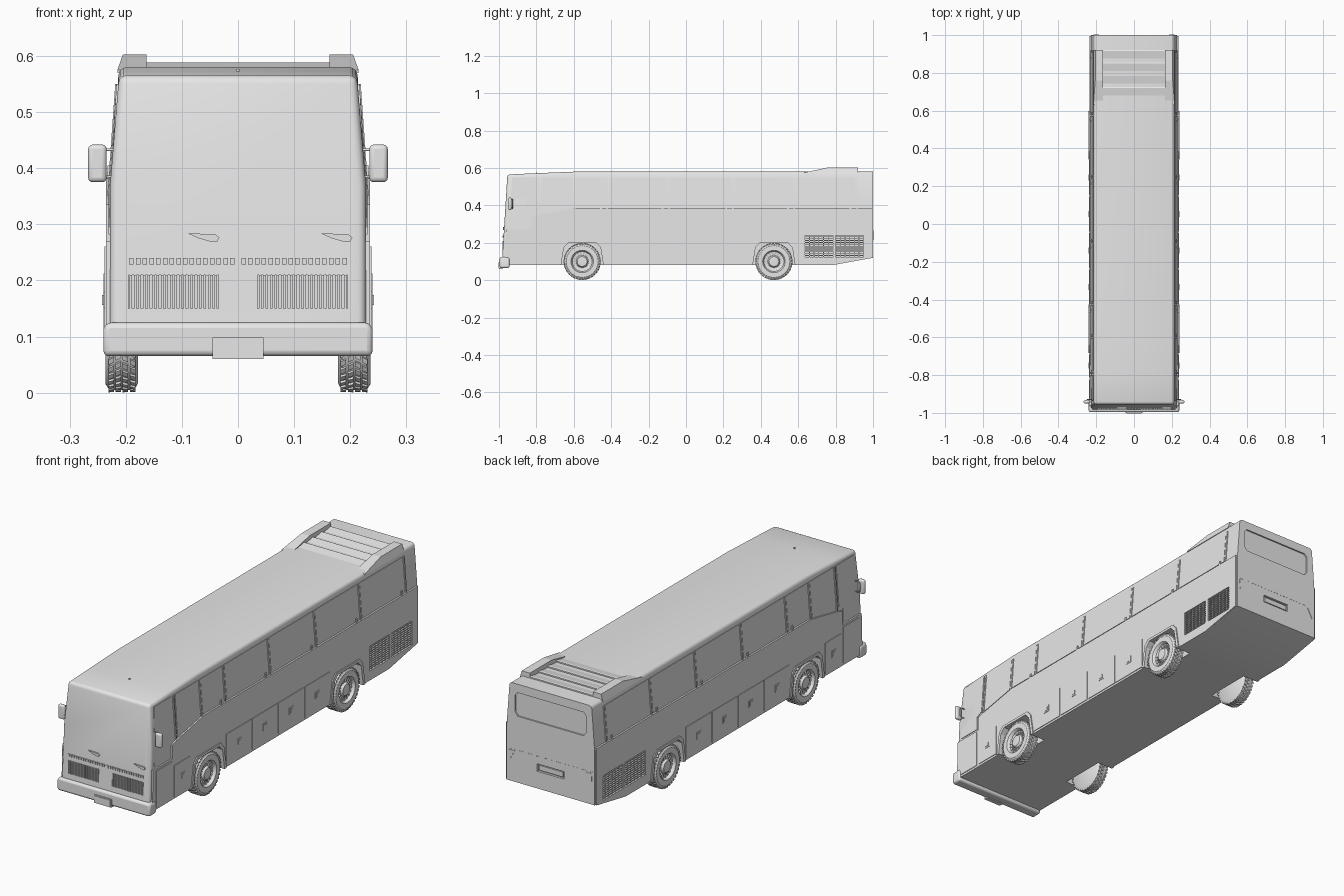
import bpy, bmesh, math
from mathutils import Matrix, Vector

cube = bpy.data.objects.get("Cube")
if cube:
    bpy.data.objects.remove(cube)

paint = bpy.data.materials.new("plain_grey")
paint.use_nodes = True
GREY = (0.8, 0.8, 0.8, 1)
paint.diffuse_color = GREY
paint.node_tree.nodes["Principled BSDF"].inputs["Base Color"].default_value = GREY

WHEELS = (-0.555, 0.47)
SIDE, WALL = 0.235, 0.228


def prism(bm, pts, lo, hi, axis="x"):
    """Extrude an outline: (y, z) along x, (x, z) along y."""
    def at(p, d):
        return (d, *p) if axis == "x" else (p[0], d, p[1])
    a = [bm.verts.new(at(p, lo)) for p in pts]
    b = [bm.verts.new(at(p, hi)) for p in pts]
    bm.faces.new(a)
    bm.faces.new(b[::-1])
    for i in range(len(pts)):
        j = (i + 1) % len(pts)
        bm.faces.new((a[j], a[i], b[i], b[j]))
    return a + b


def box(bm, x, y, z):
    return prism(bm, [(y[0], z[0]), (y[1], z[0]), (y[1], z[1]), (y[0], z[1])], *x)


def finish(name, bm, mirror=False, bevel=0, smooth=False):
    bmesh.ops.recalc_face_normals(bm, faces=bm.faces)
    me = bpy.data.meshes.new(name)
    bm.to_mesh(me)
    bm.free()
    ob = bpy.data.objects.new(name, me)
    bpy.context.collection.objects.link(ob)
    me.materials.append(paint)
    if bevel:
        m = ob.modifiers.new("bevel", "BEVEL")
        m.width, m.segments, m.limit_method = bevel, 3, "ANGLE"
    if mirror:
        ob.modifiers.new("mirror", "MIRROR")
    if smooth:
        select(ob)
        bpy.ops.object.shade_smooth_by_angle(angle=math.radians(35))
    return ob


def select(ob):
    bpy.ops.object.select_all(action="DESELECT")
    ob.select_set(True)
    bpy.context.view_layer.objects.active = ob


def arch(y, low, high, top):
    """Wheel arch outline with clipped upper corners."""
    return [(y - low, 0.08), (y - high - 0.008, top - 0.025), (y - high + 0.015, top),
            (y + high - 0.015, top), (y + high + 0.008, top - 0.025), (y + low, 0.08)]


def front_y(z):
    return -0.985 + 0.03 * (z - 0.08) / 0.485


def lean(verts):
    """Tilt window parts in with the upper walls."""
    for v in verts:
        v.co.x -= 0.079 * max(0, v.co.z - 0.37)


# Main shell lofted from cross-sections
bm = bmesh.new()
rings = []
for y, low, top in ((-1, 0.08, 0.565), (-0.8, 0.08, 0.572), (-0.6, 0.08, 0.58),
                    (0.78, 0.08, 0.58), (1, 0.12, 0.58)):
    half = [(WALL, low), (WALL, 0.37), (0.212, top)]
    ring = half + [(-x, z) for x, z in half[::-1]]
    rings.append([bm.verts.new((x, front_y(z) if y == -1 else y, z)) for x, z in ring])
for a, b in zip(rings, rings[1:]):
    for i in range(6):
        j = (i + 1) % 6
        bm.faces.new((a[i], a[j], b[j], b[i]))
bm.faces.new(rings[0])
bm.faces.new(rings[-1])
bmesh.ops.recalc_face_normals(bm, faces=bm.faces)
round_edges = []
for e in bm.edges:
    mid = (e.verts[0].co + e.verts[1].co) / 2
    if e.calc_face_angle() > 0.7 and mid.y < 0.95 and mid.z > 0.15:
        round_edges.append(e)
bmesh.ops.bevel(bm, geom=round_edges, offset=0.014, segments=3, profile=0.5, affect="EDGES")
body = finish("body_shell", bm, smooth=True)

# Lower side panels with the stepped belt line
bm = bmesh.new()
prism(bm, [(-0.968, 0.08), (-0.962, 0.27), (-0.82, 0.27), (-0.82, 0.335), (-0.79, 0.345),
           (-0.585, 0.385), (0.995, 0.385), (0.995, 0.12), (0.78, 0.08)], 0.222, SIDE)
panels = finish("lower_side_panel", bm, mirror=True)

# Cutter for wheel wells, grilles, rear window and rear plate recess
GRILLES = ((0.635, 0.785), (0.8, 0.95))
bm = bmesh.new()
for y in WHEELS:
    pts = arch(y, 0.113, 0.09, 0.2)
    prism(bm, [(pts[0][0], 0)] + pts + [(pts[-1][0], 0)], 0.16, 0.3)
for y in GRILLES:
    box(bm, (0.219, 0.3), y, (0.125, 0.24))
box(bm, (0.035, 0.195), (-1.1, -0.965), (0.15, 0.21))
cutter = finish("pocket_cutter", bm, mirror=True)
bm = bmesh.new()
prism(bm, [(-0.185, 0.45), (-0.17, 0.43), (0.17, 0.43), (0.185, 0.45),
           (0.185, 0.525), (0.17, 0.54), (-0.17, 0.54), (-0.185, 0.525)], 0.993, 1.1, "y")
box(bm, (-0.07, 0.07), (0.99, 1.1), (0.2, 0.235))
rear_cutter = finish("rear_cutter", bm)
for ob, tool in ((body, cutter), (body, rear_cutter), (panels, cutter)):
    m = ob.modifiers.new("cut", "BOOLEAN")
    m.operation, m.solver, m.object = "DIFFERENCE", "EXACT", tool
    select(ob)
    bpy.ops.object.modifier_move_to_index(modifier="cut", index=0)
    bpy.ops.object.modifier_apply(modifier="cut")
for tool in (cutter, rear_cutter):
    bpy.data.objects.remove(tool)

# Wheel arch flanges
bm = bmesh.new()
for y in WHEELS:
    outer, inner = arch(y, 0.128, 0.102, 0.212), arch(y, 0.113, 0.09, 0.2)
    for i in range(5):
        prism(bm, [outer[i], outer[i + 1], inner[i + 1], inner[i]], 0.228, 0.24)
finish("wheel_arch", bm, mirror=True)

# Side windows and raised pillars
bm = bmesh.new()
PILLARS = (-0.595, -0.42, -0.09, 0.25, 0.58, 0.915)
TOP = 0.55
for a, b in zip(PILLARS, PILLARS[1:]):
    lean(box(bm, (0.22, WALL + 0.003), (a + 0.008, b - 0.008), (0.392, TOP)))
lean(prism(bm, [(-0.775, 0.355), (-0.603, 0.39), (-0.603, TOP), (-0.775, TOP)], 0.22, WALL + 0.003))
lean(prism(bm, [(-0.945, 0.282), (-0.83, 0.282), (-0.83, 0.345), (-0.8, 0.36),
                (-0.8, TOP), (-0.93, TOP)], 0.22, WALL + 0.003))
finish("side_window", bm, mirror=True)
bm = bmesh.new()
for y in PILLARS + (-0.787,):
    lean(box(bm, (0.22, WALL + 0.005), (y - 0.004, y + 0.004), (0.35, TOP)))
for y in PILLARS[1:]:
    lean(box(bm, (0.22, WALL + 0.007), (y - 0.04, y - 0.03), (0.385, 0.405)))
finish("window_pillar", bm, mirror=True)

# Luggage doors, entrance lower panel and their latches
bm = bmesh.new()
latches = bmesh.new()
doors = [(-0.425 + 0.193 * i, -0.24 + 0.193 * i) for i in range(4)] + [(-0.81, -0.69)]
for a, b in doors:
    box(bm, (0.23, SIDE + 0.003), (a, b), (0.09, 0.235))
    mid = (a + b) / 2
    for s, x in ((0.016, 0.24), (0.009, 0.242)):
        box(latches, (0.23, x), (mid - s, mid + s), (0.165 - s, 0.165 + s))
box(bm, (0.23, SIDE + 0.003), (-0.94, -0.825), (0.09, 0.26))
finish("luggage_door", bm, mirror=True)
finish("door_latch", latches, mirror=True)

# Engine grille slats on the rear sides
bm = bmesh.new()
for a, b in GRILLES:
    for i in range(11):
        z = 0.13 + 0.01 * i
        box(bm, (0.215, 0.232), (a, b), (z, z + 0.004))
    for i in range(1, 6):
        y = a + (b - a) * i / 6
        box(bm, (0.215, 0.23), (y - 0.002, y + 0.002), (0.125, 0.24))
finish("engine_grille", bm, mirror=True)

# Front grille: upright slats, upper vents and a lamp behind
bm = bmesh.new()
for i in range(20):
    x = 0.037 + 0.008 * i
    box(bm, (x, x + 0.0045), (-0.981, -0.96), (0.15, 0.21))
for i in range(16):
    x = 0.006 + 0.012 * i
    box(bm, (x, x + 0.008), (-0.98, -0.96), (0.228, 0.24))
box(bm, (0.12, 0.195), (-0.972, -0.96), (0.15, 0.21))
finish("front_grille", bm, mirror=True)

# Wiper blades
bm = bmesh.new()
for x in (-0.09, 0.147):
    prism(bm, [(x, 0.284), (x + 0.05, 0.282), (x + 0.057, 0.276), (x + 0.052, 0.268),
               (x + 0.045, 0.268), (x + 0.02, 0.275)], -0.979, -0.965, "y")
finish("wiper", bm)

# Front bumper and number plates
bm = bmesh.new()
prism(bm, [(-0.24, 0.065), (0.24, 0.065), (0.24, 0.112), (0.235, 0.125),
           (-0.235, 0.125), (-0.24, 0.112)], -0.996, -0.943, "y")
finish("front_bumper", bm, bevel=0.01, smooth=True)
bm = bmesh.new()
box(bm, (-0.045, 0.045), (-1, -0.98), (0.06, 0.098))
box(bm, (-0.04, 0.04), (-1.002, -0.98), (0.064, 0.094))
box(bm, (-0.062, 0.062), (0.98, 0.996), (0.206, 0.229))
finish("number_plate", bm)

# Rear lamps, seam and window surround
bm = bmesh.new()
prism(bm, [(0.185, 0.265), (0.215, 0.265), (0.212, 0.215)], 0.99, 1.002, "y")
finish("rear_lamp", bm, mirror=True)
bm = bmesh.new()
for i in range(20):
    x = 0.005 + 0.011 * i
    box(bm, (x, x + 0.005), (0.99, 1.001), (0.27, 0.272))
finish("rear_seam", bm, mirror=True)

# Roof fins and louvres
bm = bmesh.new()
vs = prism(bm, [(0.63, 0.575), (0.76, 0.603), (0.92, 0.603), (0.92, 0.57), (0.63, 0.57)], 0.163, 0.215)
for v in vs:
    if v.co.z > 0.6 and v.co.x > 0.2:
        v.co.x = 0.205
finish("roof_fin", bm, mirror=True)
bm = bmesh.new()
for i in range(4):
    y = 0.67 + 0.065 * i
    prism(bm, [(y, 0.578), (y + 0.05, 0.588), (y + 0.055, 0.586), (y + 0.055, 0.578)], -0.165, 0.165)
finish("roof_louvre", bm)
bm = bmesh.new()
box(bm, (-0.003, 0.003), (-0.803, -0.797), (0.57, 0.577))
finish("roof_stud", bm)

# Wing mirrors and bent arms
bm = bmesh.new()
box(bm, (0.234, 0.267), (-0.95, -0.932), (0.375, 0.442))
finish("wing_mirror", bm, mirror=True, bevel=0.008, smooth=True)
for s in (-1, 1):
    cu = bpy.data.curves.new("mirror_arm", "CURVE")
    cu.dimensions, cu.bevel_depth, cu.bevel_resolution = "3D", 0.0025, 2
    path = [(0.22, 0.385), (0.24, 0.384), (0.25, 0.392), (0.25, 0.425), (0.24, 0.433), (0.218, 0.433)]
    sp = cu.splines.new("POLY")
    sp.points.add(len(path) - 1)
    for p, (x, z) in zip(sp.points, path):
        p.co = (s * x, -0.928, z, 1)
    cu.materials.append(paint)
    bpy.context.collection.objects.link(bpy.data.objects.new("mirror_arm", cu))

# Wheels: lathed tyre and rim, tread blocks and rim ribs
PROFILE = [(0.178, 0), (0.178, 0.083), (0.185, 0.095), (0.229, 0.095), (0.236, 0.085),
           (0.236, 0.06), (0.232, 0.056), (0.221, 0.053), (0.215, 0.034), (0.227, 0.031),
           (0.232, 0.026), (0.234, 0)]
for y, name in zip(WHEELS, ("front_wheel", "rear_wheel")):
    bm = bmesh.new()
    vs = [bm.verts.new((x, 0, r)) for x, r in PROFILE]
    es = [bm.edges.new(p) for p in zip(vs, vs[1:])]
    bmesh.ops.spin(bm, geom=vs + es, cent=(0, 0, 0), axis=(1, 0, 0),
                   angle=math.tau, steps=40, use_merge=True)
    bmesh.ops.remove_doubles(bm, verts=bm.verts, dist=0.0001)
    for i in range(36):
        for row in range(4):
            x = 0.183 + 0.0128 * row
            block = box(bm, (x, x + 0.0096), (-0.005, 0.005), (0.09, 0.099))
            for v in block:
                v.co.y += (v.co.x - x) * (0.5 if row < 2 else -0.5)
            bmesh.ops.rotate(bm, verts=block, matrix=Matrix.Rotation(math.tau * (i + row % 2 / 2) / 36, 3, "X"))
    for i in range(18):
        rib = box(bm, (0.21, 0.223), (-0.003, 0.003), (0.03, 0.054))
        bmesh.ops.rotate(bm, verts=rib, matrix=Matrix.Rotation(math.tau * i / 18, 3, "X"))
    bmesh.ops.translate(bm, verts=bm.verts, vec=Vector((0, y, 0.1)))
    finish(name, bm, mirror=True, smooth=True)
